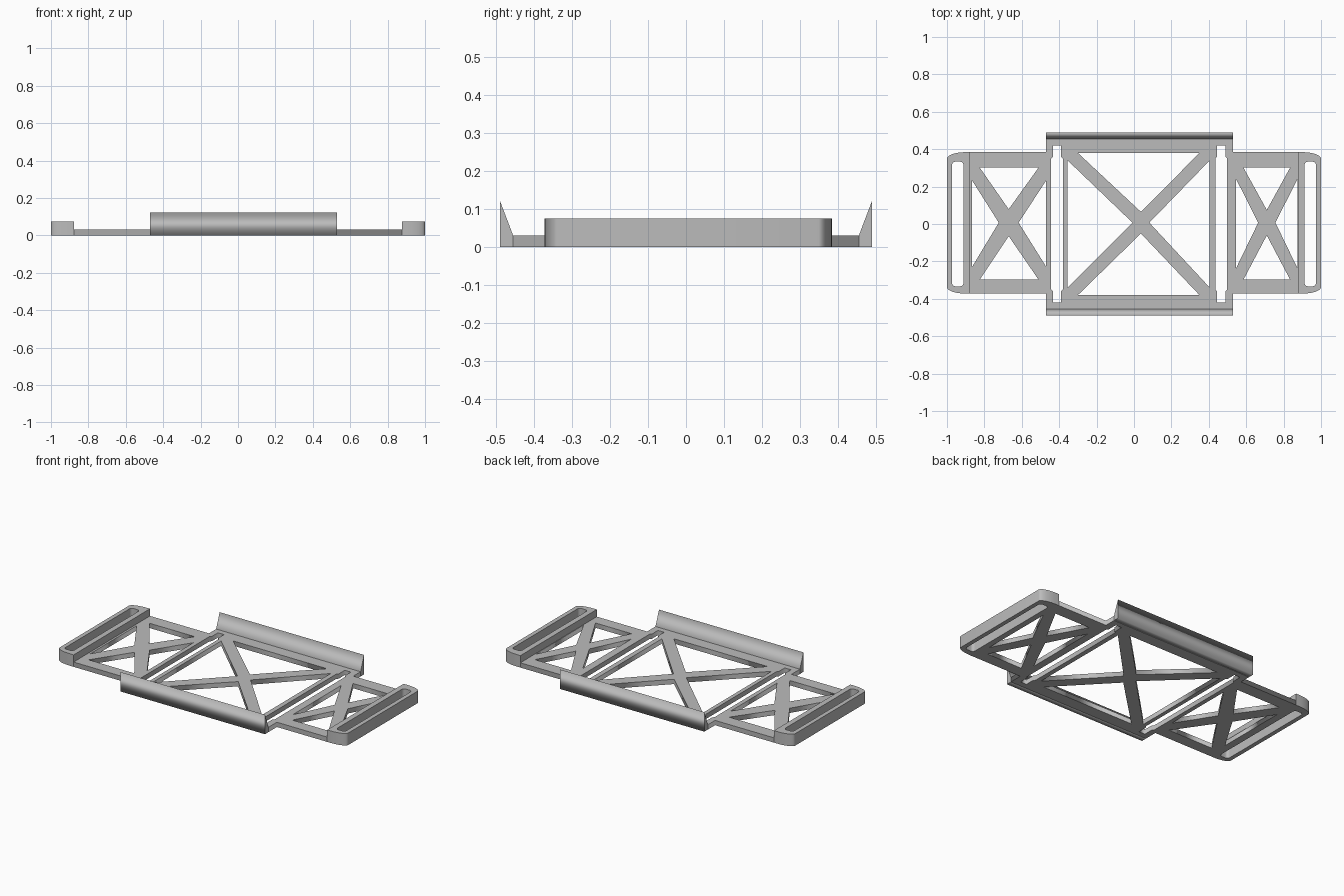
import bpy
import math
from mathutils import Matrix

cube = bpy.data.objects.get("Cube")
if cube:
    bpy.data.objects.remove(cube, do_unlink=True)

grey = bpy.data.materials.new("plain grey")
grey.use_nodes = True
colour = (0.5, 0.5, 0.5, 1)
grey.diffuse_color = colour
grey.node_tree.nodes["Principled BSDF"].inputs["Base Color"].default_value = colour


def extrude(name, loops, depth, matrix=Matrix()):
    """Fill the first loop, with the others as holes, and extrude it by depth."""
    curve = bpy.data.curves.new(name, "CURVE")
    curve.dimensions = "2D"
    curve.fill_mode = "BOTH"
    curve.extrude = depth / 2
    for loop in loops:
        spline = curve.splines.new("POLY")
        spline.points.add(len(loop) - 1)
        for point, (x, y) in zip(spline.points, loop):
            point.co = (x, y, 0, 1)
        spline.use_cyclic_u = True
    temp = bpy.data.objects.new(name + " outline", curve)
    bpy.context.collection.objects.link(temp)
    graph = bpy.context.evaluated_depsgraph_get()
    mesh = bpy.data.meshes.new_from_object(temp.evaluated_get(graph))
    bpy.data.objects.remove(temp, do_unlink=True)
    mesh.transform(matrix @ Matrix.Translation((0, 0, depth / 2)))
    mesh.materials.clear()
    mesh.materials.append(grey)
    obj = bpy.data.objects.new(name, mesh)
    bpy.context.collection.objects.link(obj)
    return obj


def cross_windows(x0, x1, y0, y1, cx, cy, inset, gap):
    """Four triangular windows that leave an X of struts between them."""
    (ix, iy), (gx, gy) = inset, gap
    return [
        [(x0 + ix, y1), (x1 - ix, y1), (cx, cy + gy)],
        [(x0 + ix, y0), (x1 - ix, y0), (cx, cy - gy)],
        [(x0, y0 + iy), (x0, y1 - iy), (cx - gx, cy)],
        [(x1, y0 + iy), (x1, y1 - iy), (cx + gx, cy)],
    ]


def slot(x0, x1, y, step):
    """Long strap slot with slightly narrowed ends."""
    n = 0.01
    return [(x0 + n, -y), (x1 - n, -y), (x1 - n, -y + step), (x1, -y + step + n),
            (x1, y - step - n), (x1 - n, y - step), (x1 - n, y), (x0 + n, y),
            (x0 + n, y - step), (x0, y - step - n), (x0, -y + step + n),
            (x0 + n, -y + step)]


def arc(cx, cy, rx, ry, start, steps=10):
    angles = [math.radians(start + 90 * i / steps) for i in range(steps + 1)]
    return [(cx + rx * math.cos(a), cy + ry * math.sin(a)) for a in angles]


# Flat frame: wide middle plate with a narrower wing on each side
left, right = -0.47, 0.53
low, high, edge = -0.372, 0.384, 0.455
wing = 0.878
outline = [(-wing, low), (left, low), (left, -edge), (right, -edge),
           (right, low), (wing, low), (wing, high), (right, high),
           (right, edge), (left, edge), (left, high), (-wing, high)]
holes = [slot(-0.443, -0.38, 0.42, 0.06), slot(0.435, 0.498, 0.42, 0.06)]
holes += cross_windows(-0.355, 0.405, -0.38, 0.38, 0.037, 0.007, (0.055, 0.04), (0.045, 0.058))
holes += cross_windows(-0.865, -0.47, -0.298, 0.302, -0.67, 0.007, (0.04, 0.07), (0.053, 0.072))
holes += cross_windows(0.545, 0.875, -0.298, 0.302, 0.71, 0.007, (0.04, 0.06), (0.046, 0.068))
extrude("flat_frame", [outline] + holes, 0.03)

# Raised handle bars at the ends, with rounded outer corners
for name, side in (("right_handle_bar", -1), ("left_handle_bar", 1)):
    body = [(wing, low)]
    body += arc(0.9, low + 0.035, 0.1, 0.035, 270)
    body += arc(0.9, high - 0.035, 0.1, 0.035, 0)
    body += [(wing, high)]
    hole = []
    for cx, cy, start in ((0.955, -0.315, 270), (0.955, 0.315, 0),
                          (0.93, 0.315, 90), (0.93, -0.315, 180)):
        hole += arc(cx, cy, 0.018, 0.018, start, 6)
    loops = [[(side * x, y) for x, y in loop] for loop in (body, hole)]
    bar = extrude(name, loops, 0.075)
    bpy.ops.object.select_all(action="DESELECT")
    bar.select_set(True)
    bpy.context.view_layer.objects.active = bar
    bpy.ops.object.shade_smooth_by_angle(angle=math.radians(30))

# Upright wedge lips along the front and back; profile axes (y, z) run along x
along_x = Matrix(((0, 0, 1, left), (1, 0, 0, 0), (0, 1, 0, 0), (0, 0, 0, 1)))
for name, side in (("front_lip", -1), ("back_lip", 1)):
    profile = [(side * edge, 0), (side * 0.49, 0), (side * 0.49, 0.122), (side * edge, 0.03)]
    extrude(name, [profile], right - left, along_x)
